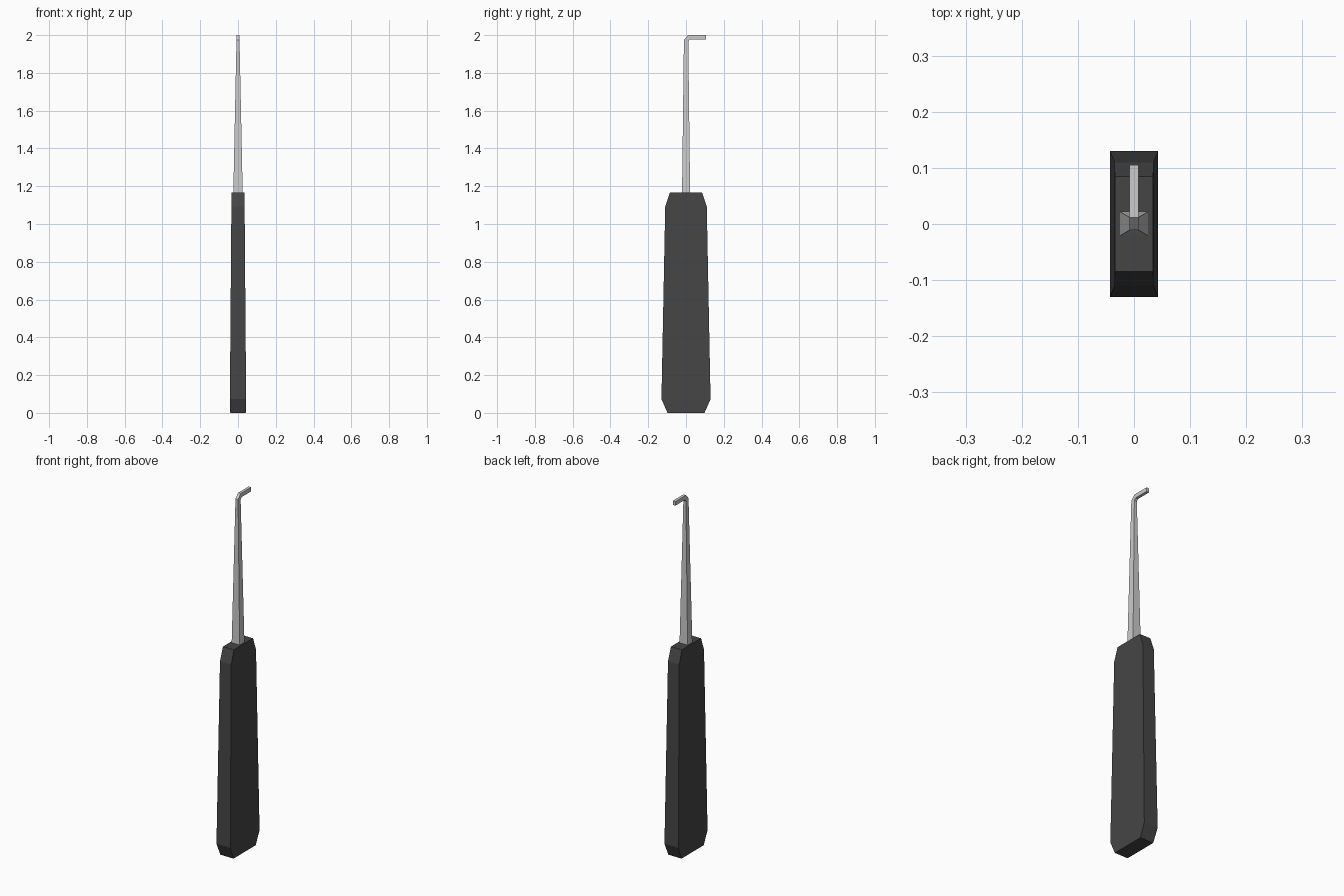
import bpy
import bmesh
from mathutils import Vector

if "Cube" in bpy.data.objects:
    bpy.data.objects.remove(bpy.data.objects["Cube"])


def loft(name, rings, color=None):
    """Skin a closed solid through a series of four-sided rings."""
    bm = bmesh.new()
    loops = [[bm.verts.new(p) for p in ring] for ring in rings]
    for a, b in zip(loops, loops[1:]):
        for i in range(4):
            j = (i + 1) % 4
            bm.faces.new((a[i], a[j], b[j], b[i]))
    bm.faces.new(loops[0][::-1])
    bm.faces.new(loops[-1])
    bmesh.ops.recalc_face_normals(bm, faces=bm.faces)
    mesh = bpy.data.meshes.new(name)
    bm.to_mesh(mesh)
    bm.free()
    obj = bpy.data.objects.new(name, mesh)
    bpy.context.collection.objects.link(obj)
    if color:
        mat = bpy.data.materials.new(name + "_material")
        mat.diffuse_color = color
        mat.use_nodes = True
        mat.node_tree.nodes["Principled BSDF"].inputs["Base Color"].default_value = mat.diffuse_color
        mesh.materials.append(mat)
    return obj


def ring(half_x, outer, inner):
    """Rectangle across x between an outer and an inner (y, z) point."""
    return [Vector((-half_x, *outer)), Vector((half_x, *outer)),
            Vector((half_x, *inner)), Vector((-half_x, *inner))]


# Handle: tapered slab with chamfered ends (half_x, half_y, z)
handle_sections = [(0.041, 0.098, 0.0), (0.043, 0.13, 0.073),
                   (0.035, 0.11, 1.093), (0.034, 0.085, 1.166)]
loft("handle", [ring(hx, (-hy, z), (hy, z)) for hx, hy, z in handle_sections],
     (0.06, 0.06, 0.06, 1))

# Shaft: tapered bar with a bevelled bend into the hooked tip
loft("hooked_shaft", [
    ring(0.025, (-0.021, 1.155), (0.022, 1.155)),
    ring(0.008, (-0.011, 1.975), (0.012, 1.966)),
    ring(0.008, (0.012, 2.0), (0.02, 1.977)),
    ring(0.008, (0.105, 2.0), (0.105, 1.977)),
])
